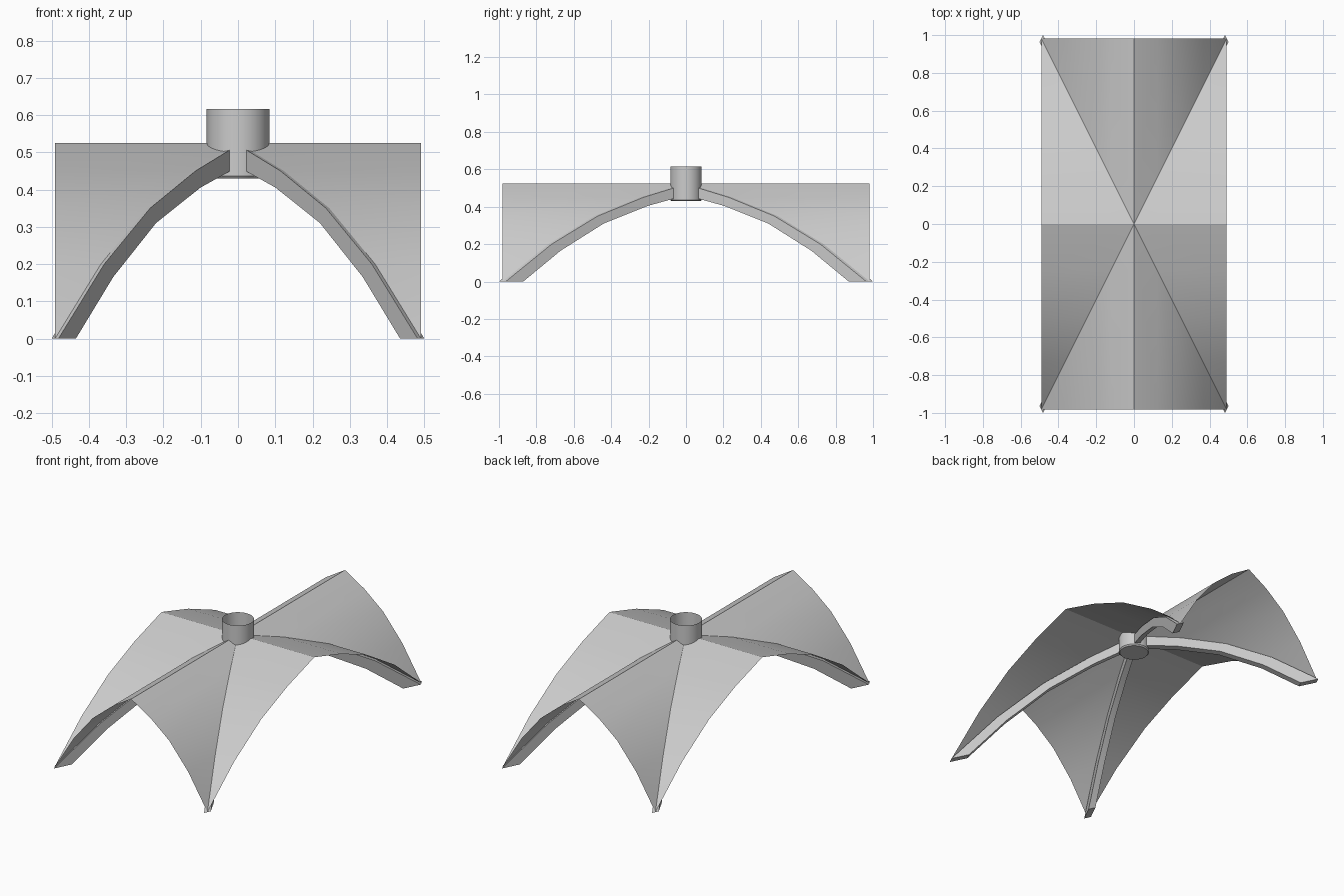
import bpy, bmesh, math

cube = bpy.data.objects.get("Cube")
if cube:
    bpy.data.objects.remove(cube)

stone = bpy.data.materials.new("light_grey_stone")
stone.use_nodes = True
GREY = (0.6, 0.6, 0.6, 1)
stone.diffuse_color = GREY
stone.node_tree.nodes["Principled BSDF"].inputs["Base Color"].default_value = GREY

# Half arch across the short span as (x, z); the long span is twice as wide
ARCH = [(0, .525), (.123, .45), (.245, .35), (.368, .2), (.491, 0)]
RIB_UNDERSIDE = [(0, .467), (.11, .405), (.229, .31), (.344, .165), (.444, 0)]
STRETCH = 2
HALF = ARCH[-1][0]
HUB_RADIUS = .084


def finish(name, bm):
    """Turn a bmesh into a named, smooth-shaded object."""
    bmesh.ops.remove_doubles(bm, verts=bm.verts, dist=.0005)
    bmesh.ops.recalc_face_normals(bm, faces=bm.faces)
    mesh = bpy.data.meshes.new(name)
    bm.to_mesh(mesh)
    bm.free()
    mesh.materials.append(stone)
    obj = bpy.data.objects.new(name, mesh)
    bpy.context.collection.objects.link(obj)
    bpy.ops.object.select_all(action='DESELECT')
    obj.select_set(True)
    bpy.context.view_layer.objects.active = obj
    bpy.ops.object.shade_smooth_by_angle(angle=math.radians(25))
    return obj


def face(bm, points):
    bm.faces.new([bm.verts.new(p) for p in points])


# Vault webs: each half web is straight lengthwise, from the groin to the open end
bm = bmesh.new()
for sx in (-1, 1):
    for sy in (-1, 1):
        for swap in (False, True):
            for (a, za), (b, zb) in zip(ARCH, ARCH[1:]):
                quad = [(a, a, za), (b, b, zb), (b, HALF, zb), (a, HALF, za)]
                if b == HALF:
                    quad.pop(2)
                if swap:
                    quad = [(v, u, z) for u, v, z in quad]
                face(bm, [(sx * u, sy * v * STRETCH, z) for u, v, z in quad])
vault = finish("vault_webs", bm)
# Webs face upward
if sum(p.normal.z for p in vault.data.polygons) < 0:
    vault.data.flip_normals()


# Diagonal ribs below the groins, starting inside the hub
def rib(name, sx, sy, width=.009):
    bm = bmesh.new()
    rings = []
    for i, (top, low) in enumerate(zip(ARCH, RIB_UNDERSIDE)):
        ring = []
        for (c, z), side in ((top, -1), (top, 1), (low, 1), (low, -1)):
            if i == 0:
                c, z = .02, z - .012
            x = c + side * width
            y = (c - side * width) * STRETCH
            ring.append(bm.verts.new((sx * x, sy * y, z)))
        rings.append(ring)
    for r, s in zip(rings, rings[1:]):
        for k in range(4):
            n = (k + 1) % 4
            bm.faces.new((r[k], r[n], s[n], s[k]))
    # The foot lies flat on the ground
    bm.faces.new(rings[0])
    bm.faces.new(rings[-1])
    finish(name, bm)


for sx, x_name in ((-1, "right"), (1, "left")):
    for sy, y_name in ((-1, "front"), (1, "back")):
        rib(f"{y_name}_{x_name}_rib", sx, sy)

# Hub: open-topped thin tube with a closed, slightly bevelled bottom
bm = bmesh.new()
SIDES = 32
loops = []
for radius, z in ((HUB_RADIUS - .006, .43), (HUB_RADIUS, .437), (HUB_RADIUS, .616)):
    loops.append([bm.verts.new((radius * math.cos(k * math.tau / SIDES),
                                radius * math.sin(k * math.tau / SIDES), z))
                  for k in range(SIDES)])
for low, high in zip(loops, loops[1:]):
    for k in range(SIDES):
        n = (k + 1) % SIDES
        bm.faces.new((low[k], low[n], high[n], high[k]))
bm.faces.new(loops[0][::-1])
finish("hub_tube", bm)
